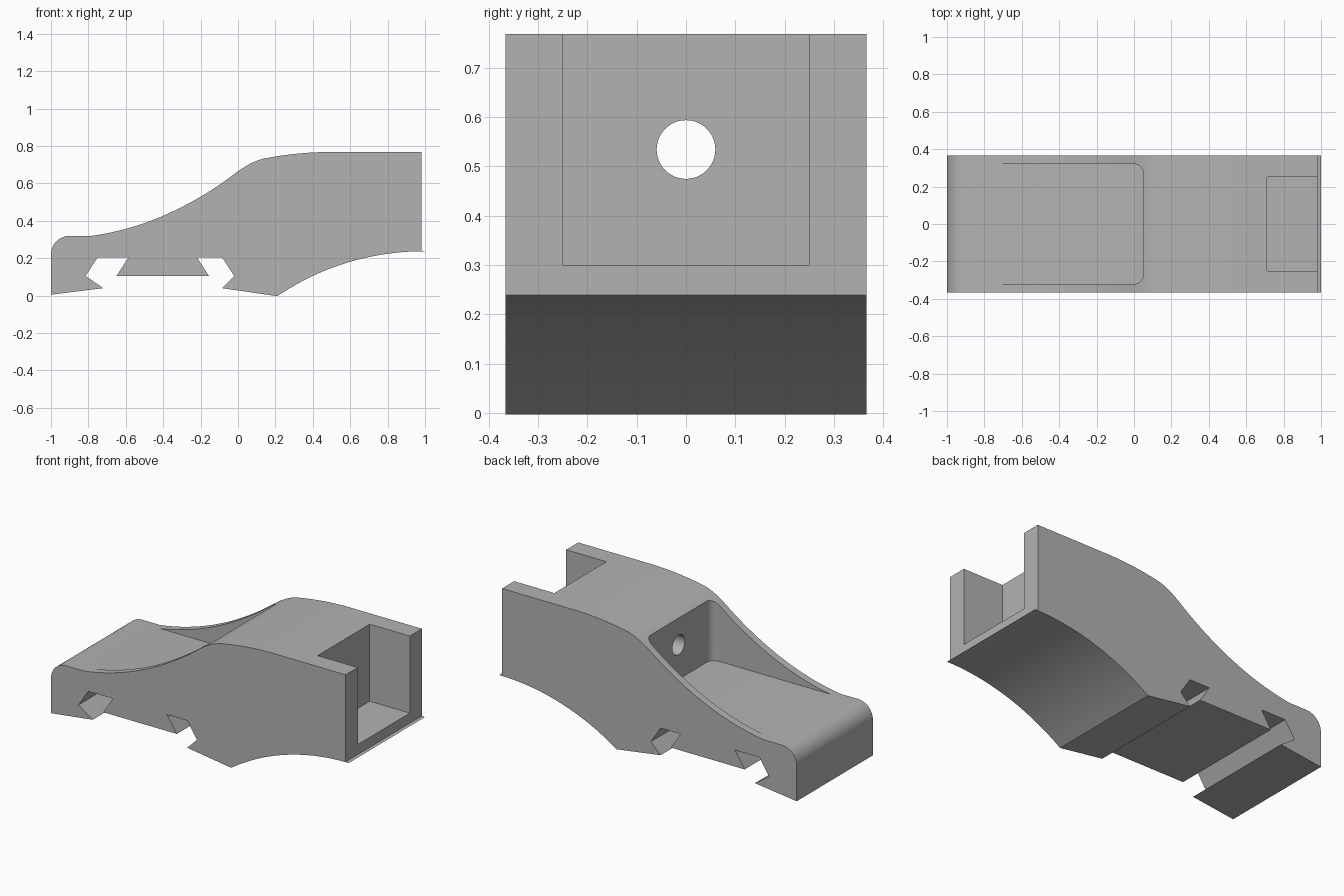
import bpy, bmesh, math
from mathutils import Vector
from mathutils.geometry import interpolate_bezier

if "Cube" in bpy.data.objects:
    bpy.data.objects.remove(bpy.data.objects["Cube"])

HALF_WIDTH = 0.366
grey = bpy.data.materials.new("plain grey")
grey.use_nodes = True
colour = (0.45, 0.45, 0.45, 1)
grey.diffuse_color = colour
grey.node_tree.nodes["Principled BSDF"].inputs["Base Color"].default_value = colour


def bezier(a, b, c, d, n):
    """Curve points from a towards d, leaving out d itself."""
    pts = interpolate_bezier(*[Vector((*p, 0)) for p in (a, b, c, d)], n + 1)
    return [(p.x, p.y) for p in pts[:-1]]


def arc(cx, cy, r, start, end, n):
    angles = [math.radians(start + (end - start) * i / n) for i in range(n + 1)]
    return [(cx + r * math.cos(a), cy + r * math.sin(a)) for a in angles]


def prism(name, outline, place, offset):
    """Extrude a flat outline; place maps 2D to 3D, offset is the sweep."""
    bm = bmesh.new()
    face = bm.faces.new([bm.verts.new(place(u, v)) for u, v in outline])
    swept = bmesh.ops.extrude_face_region(bm, geom=[face])["geom"]
    verts = [g for g in swept if isinstance(g, bmesh.types.BMVert)]
    bmesh.ops.translate(bm, verts=verts, vec=offset)
    bmesh.ops.recalc_face_normals(bm, faces=bm.faces)
    mesh = bpy.data.meshes.new(name)
    bm.to_mesh(mesh)
    bm.free()
    mesh.materials.append(grey)
    obj = bpy.data.objects.new(name, mesh)
    bpy.context.collection.objects.link(obj)
    return obj


# Side outline: underside with two dovetail slots
outline = [(-1, 0.005), (-0.72, 0.04), (-0.815, 0.105), (-0.75, 0.205),
           (-0.585, 0.205), (-0.65, 0.105), (-0.155, 0.105), (-0.22, 0.205),
           (-0.085, 0.205), (-0.02, 0.105), (-0.085, 0.04)]
# Arched underside, ending in a knife-thin lip
radius = 1.388
for i in range(25):
    x = 0.21 + 0.77 * i / 24
    outline.append((x, 0.237 - radius + math.sqrt(radius ** 2 - (x - 0.99) ** 2)))
outline += [(1.0, 0.237), (0.98, 0.239), (0.98, 0.768)]
# Sweeping upper side, from the tall end down to the rounded nose
outline += bezier((0.5, 0.768), (0.38, 0.768), (0.27, 0.757), (0.15, 0.735), 12)
outline += bezier((0.15, 0.735), (0.10, 0.727), (0.05, 0.70), (0, 0.665), 10)
outline += bezier((0, 0.665), (-0.25, 0.4725), (-0.51, 0.358), (-0.78, 0.32), 28)
outline += [(-0.78, 0.32)] + arc(-0.9, 0.22, 0.1, 90, 180, 14)

body = prism("body", outline, lambda u, v: (u, -HALF_WIDTH, v), (0, 2 * HALF_WIDTH, 0))

# Front pocket with rounded inner corners
pocket = [(-0.85, -0.32)] + arc(0, -0.27, 0.05, -90, 0, 10)
pocket += arc(0, 0.27, 0.05, 0, 90, 10) + [(-0.85, 0.32)]
# Rear bay, open at the end and the top
bay = [(0.71, -0.25), (1.2, -0.25), (1.2, 0.25), (0.71, 0.25)]
# Bore joining the pocket and the bay
bore = arc(0, 0.534, 0.0595, 0, 360, 48)[:-1]

cutters = [
    prism("pocket_cutter", pocket, lambda u, v: (u, v, 0.325), (0, 0, 0.8)),
    prism("bay_cutter", bay, lambda u, v: (u, v, 0.30), (0, 0, 0.8)),
    prism("bore_cutter", bore, lambda u, v: (-0.01, u, v), (0.8, 0, 0)),
]

bpy.ops.object.select_all(action="DESELECT")
bpy.context.view_layer.objects.active = body
body.select_set(True)
for cutter in cutters:
    cutter.hide_render = True
    cut = body.modifiers.new(cutter.name, "BOOLEAN")
    cut.operation = "DIFFERENCE"
    cut.solver = "EXACT"
    cut.object = cutter
    bpy.ops.object.modifier_apply(modifier=cut.name)
    bpy.data.objects.remove(cutter)

bpy.ops.object.shade_smooth_by_angle(angle=math.radians(25))
